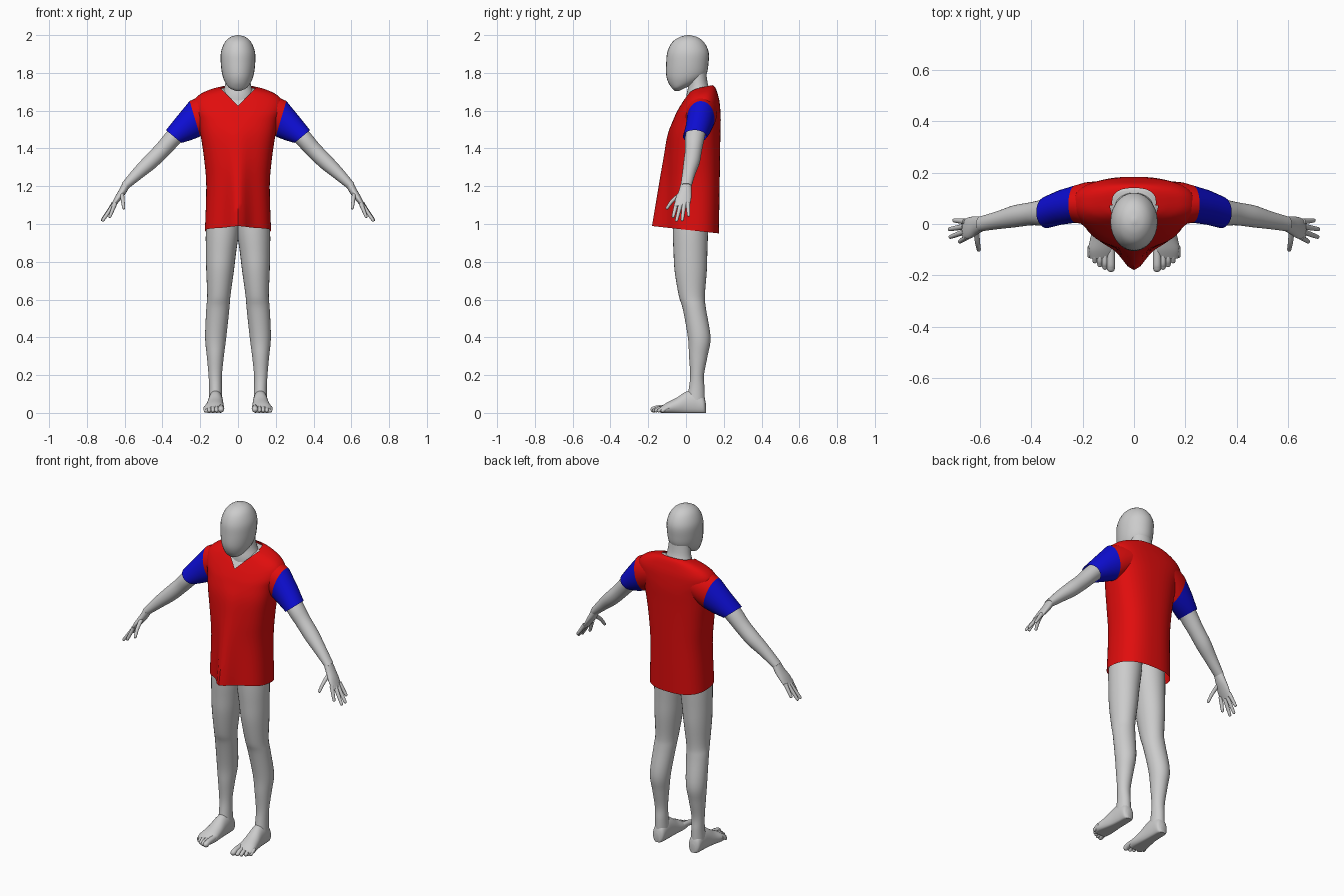
import bpy, bmesh, math
from mathutils import Vector

cube = bpy.data.objects.get("Cube")
if cube:
    bpy.data.objects.remove(cube, do_unlink=True)


def material(name, rgb):
    m = bpy.data.materials.new(name)
    m.use_nodes = True
    m.diffuse_color = (*rgb, 1)
    bsdf = m.node_tree.nodes["Principled BSDF"]
    bsdf.inputs["Base Color"].default_value = (*rgb, 1)
    bsdf.inputs["Roughness"].default_value = 0.6
    return m


SKIN = material("light grey", (0.6, 0.6, 0.6))
RED = material("shirt red", (0.75, 0.004, 0.004))
BLUE = material("sleeve blue", (0.004, 0.004, 0.65))


def spline(rows, steps=5):
    """Smoothly interpolate rows of numbers (Catmull-Rom)."""
    out = []
    for i in range(len(rows) - 1):
        a, b, c, d = (rows[max(0, min(len(rows) - 1, i + k))] for k in (-1, 0, 1, 2))
        for s in range(steps):
            t = s / steps
            out.append([q + t * ((r - p) + t * (2 * p - 5 * q + 4 * r - w + t * (3 * (q - r) + w - p))) / 2
                        for p, q, r, w in zip(a, b, c, d)])
    return out + [list(rows[-1])]


def skin_rings(name, rings, mat, side=1, cap=True, edit=None):
    """Bridge rings of points into one smooth object; side -1 mirrors it."""
    bm = bmesh.new()
    loops = [[bm.verts.new((p[0] * side, p[1], p[2])) for p in ring] for ring in rings]
    n = len(loops[0])
    for lo, hi in zip(loops, loops[1:]):
        for i in range(n):
            j = (i + 1) % n
            bm.faces.new((lo[i], lo[j], hi[j], hi[i]))
    if cap:
        bm.faces.new(loops[0])
        bm.faces.new(loops[-1])
    if edit:
        edit(bm)
    bmesh.ops.recalc_face_normals(bm, faces=bm.faces)
    mesh = bpy.data.meshes.new(name)
    bm.to_mesh(mesh)
    bm.free()
    mesh.materials.append(mat)
    obj = bpy.data.objects.new(name, mesh)
    bpy.context.collection.objects.link(obj)
    bpy.ops.object.select_all(action="DESELECT")
    obj.select_set(True)
    bpy.context.view_layer.objects.active = obj
    bpy.ops.object.shade_smooth_by_angle(angle=math.radians(50))
    return obj


def oval(c, a, b, n=28):
    c, a, b = Vector(c), Vector(a), Vector(b)
    return [c + a * math.cos(2 * math.pi * i / n) + b * math.sin(2 * math.pi * i / n) for i in range(n)]


def column(name, rows, mat, side=1):
    """Level rings: z, x low, x high, y front, y back."""
    rings = [oval(((x0 + x1) / 2, (y0 + y1) / 2, z), ((x1 - x0) / 2, 0, 0), (0, (y1 - y0) / 2, 0))
             for z, x0, x1, y0, y1 in spline(rows)]
    return skin_rings(name, rings, mat, side)


def limb(name, rows, tilt, mat, side, cap=True):
    """Tilted rings: x, y, z, half depth, half thickness along the tilt."""
    up = Vector(tilt).normalized()
    rings = [oval((x, y, z), (0, ry, 0), up * r) for x, y, z, ry, r in spline(rows)]
    return skin_rings(name, rings, mat, side, cap)


def digit(name, points, r0, r1, side):
    """Tapered finger or toe with a rounded tip."""
    pts = [Vector(p) for p in spline(points, 6)]
    axis = (pts[-1] - pts[0]).normalized()
    a = axis.cross(Vector((0.3, 0.1, 1))).normalized()
    b = axis.cross(a)
    rings = []
    for i, p in enumerate(pts):
        r = r0 + (r1 - r0) * i / (len(pts) - 1)
        rings.append(oval(p, a * r, b * r, 12))
    for k in (0.4, 0.75, 0.98):
        r = r1 * math.sqrt(1 - k * k)
        rings.append(oval(pts[-1] + axis * r1 * k, a * r, b * r, 12))
    skin_rings(name, rings, SKIN, side)


# Head and neck
column("head", [(1.705, -.012, .012, -.06, -.035), (1.72, -.045, .045, -.075, -.005),
                (1.75, -.068, .068, -.094, .065), (1.79, -.083, .083, -.105, .107),
                (1.85, -.091, .091, -.105, .119), (1.91, -.09, .09, -.099, .12),
                (1.96, -.071, .071, -.075, .097), (1.988, -.043, .043, -.037, .063),
                (2.0, -.006, .006, .005, .02)], SKIN)
column("neck", [(1.62, -.095, .095, 0, .15), (1.68, -.085, .085, .002, .142),
                (1.74, -.068, .068, .012, .116), (1.83, -.06, .06, 0, .105)], SKIN)

# Shirt: z, half width, y front, y back, front fold depth, rim slope
TORSO = [(.965, .175, -.1, .174, .08, -.11), (1.2, .168, -.095, .178, .05, 0),
         (1.35, .18, -.095, .18, .024, 0), (1.47, .198, -.088, .182, .01, 0),
         (1.55, .212, -.068, .184, 0, 0), (1.6, .232, -.045, .182, 0, 0),
         (1.65, .235, -.015, .177, 0, 0), (1.685, .2, .008, .167, 0, .05),
         (1.705, .14, .022, .155, 0, .15), (1.715, .085, .03, .14, 0, .2)]


def torso_rings(rows, inset):
    rings = []
    for z, rx, yf, yb, fold, slope in spline(rows):
        ring = []
        for i in range(72):
            a = 2 * math.pi * i / 72
            c, s = math.cos(a), math.sin(a)
            x = math.copysign(abs(c) ** .8, c) * (rx - inset)
            y = (yf + yb) / 2 + math.copysign(abs(s) ** .8, s) * ((yb - yf) / 2 - inset)
            if s < 0:
                y -= fold * math.exp(-(x / .055) ** 2)
            ring.append((x, y, z - inset + slope * (y - .04)))
        rings.append(ring)
    return rings


def cut_v_neck(bm):
    tip = Vector((0, 0, 1.625))
    for s in (1, -1):
        faces = [f for f in bm.faces if f.calc_center_median().y < .07 and f.calc_center_median().z > 1.58]
        geom = set(faces) | {e for f in faces for e in f.edges} | {v for f in faces for v in f.verts}
        bmesh.ops.bisect_plane(bm, geom=list(geom), plane_co=tip, plane_no=(s, 0, -1))
    inside = [f for f in bm.faces if f.calc_center_median().y < .07
              and f.calc_center_median().z > 1.625 + abs(f.calc_center_median().x)]
    bmesh.ops.delete(bm, geom=inside, context="FACES")


skin_rings("shirt_body", torso_rings(TORSO, 0), RED, cap=False, edit=cut_v_neck)
skin_rings("chest", torso_rings(TORSO[2:], .008), SKIN)

for side, label in ((1, "left"), (-1, "right")):
    # Shoulder and sleeve
    yoke = [oval((.14, .082, 1.6), (0, .085, 0), (.01, 0, .09)),
            oval((.19, .08, 1.578), (0, .082, 0), (.02, 0, .095)),
            oval((.228, .078, 1.557), (0, .073, 0), (.028, 0, .094))]
    skin_rings(label + "_shirt_shoulder", yoke, RED, side)
    sleeve = [yoke[-1], oval((.285, .065, 1.508), (0, .068, 0), (.036, 0, .064)),
              oval((.34, .046, 1.463), (0, .062, 0), (.041, 0, .034))]
    skin_rings(label + "_sleeve", sleeve, BLUE, side, cap=False)

    # Arm and hand
    limb(label + "_arm", [(.22, .075, 1.58, .05, .05), (.335, .048, 1.465, .052, .047),
                          (.4, .04, 1.393, .045, .043), (.465, .03, 1.328, .043, .041),
                          (.53, .015, 1.268, .035, .033), (.6, 0, 1.2, .029, .022)],
         (.7, 0, .7), SKIN, side)
    limb(label + "_palm", [(.592, 0, 1.208, .029, .021), (.613, -.005, 1.17, .035, .02),
                           (.64, -.015, 1.13, .042, .016), (.664, -.02, 1.093, .038, .01)],
         (.85, 0, .5), SKIN, side)
    fingers = {"index": ((.65, -.05, 1.11), (.678, -.068, 1.04)),
               "middle": ((.66, -.03, 1.1), (.715, -.05, 1.02)),
               "ring": ((.662, -.01, 1.1), (.718, -.02, 1.022)),
               "little": ((.658, .01, 1.11), (.7, .014, 1.046)),
               "thumb": ((.615, -.02, 1.165), (.61, -.07, 1.125), (.605, -.1, 1.085))}
    for finger, path in fingers.items():
        digit(f"{label}_{finger}_finger", path, .012, .008, side)

    # Leg
    column(label + "_leg", [(1.12, -.01, .16, -.065, .12), (.97, -.006, .17, -.07, .117),
                            (.85, .01, .17, -.066, .113), (.75, .022, .168, -.06, .11),
                            (.62, .04, .163, -.038, .1), (.55, .046, .168, -.017, .106),
                            (.4, .062, .174, .01, .13), (.3, .075, .165, .016, .114),
                            (.2, .085, .156, .022, .095), (.13, .085, .153, .015, .098),
                            (.05, .082, .155, 0, .1)], SKIN, side)

    # Foot: y, x centre, half width, height, flat on the ground
    foot = []
    for y, x, w, h in spline([(.105, .118, .015, .05), (.092, .118, .034, .09), (.05, .118, .038, .12),
                              (0, .119, .041, .112), (-.05, .122, .047, .08),
                              (-.1, .126, .053, .055), (-.135, .127, .045, .032)]):
        foot.append([(p.x, p.y, max(p.z, 0)) for p in oval((x, y, h * .42), (w, 0, 0), (0, 0, h * .58))])
    skin_rings(label + "_foot", foot, SKIN, side)
    for k in range(5):
        r = .016 if k == 0 else .0115 - k * .0005
        x = .09 + .0195 * k + (.004 if k else 0)
        tip = -.172 + .002 * k + .0025 * k * k
        digit(f"{label}_toe_{k + 1}", [(x, -.09, .03), (x, tip + .02, .024), (x, tip, r + .002)], r, r, side)
